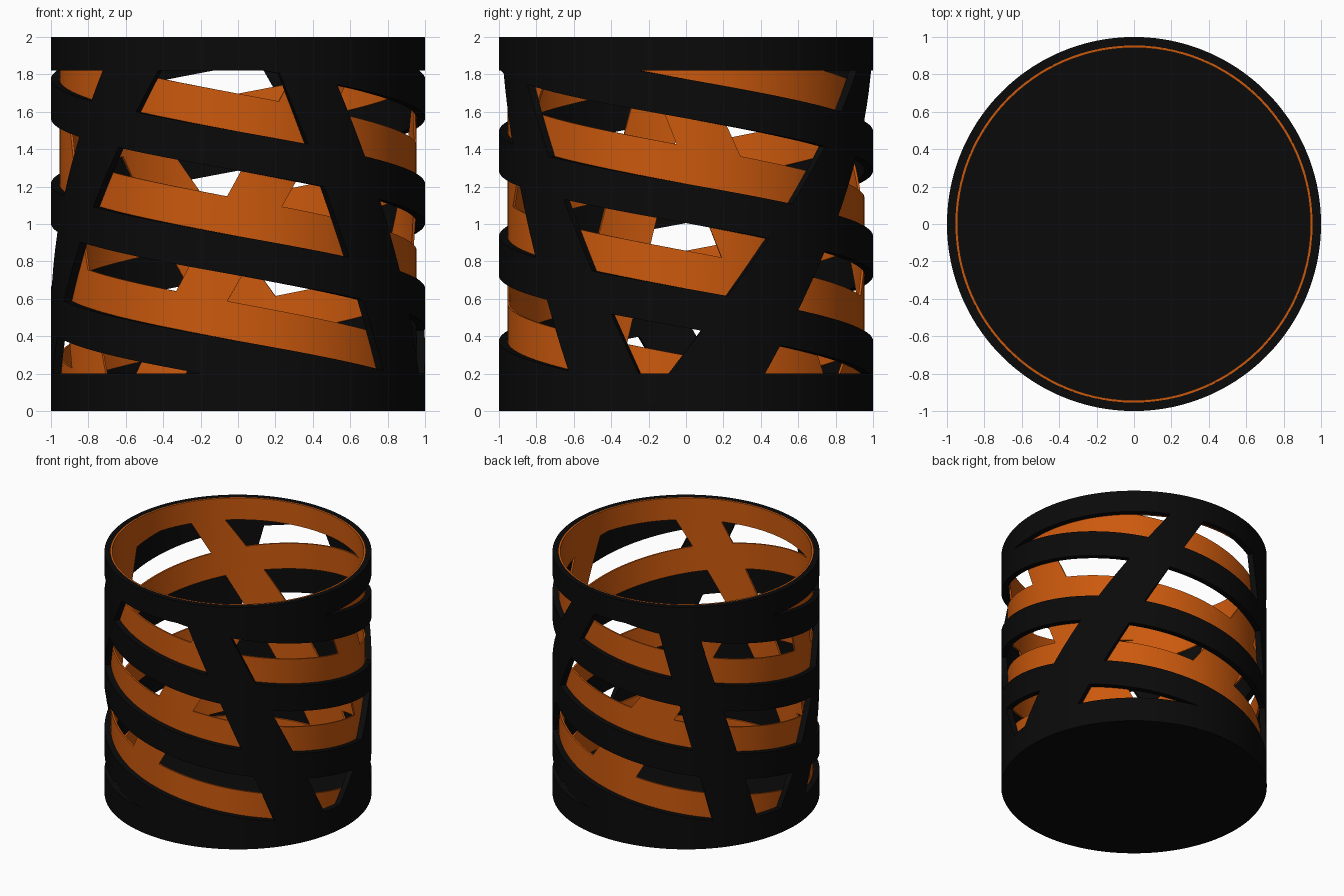
import bpy, bmesh
from math import sin, cos, radians

if "Cube" in bpy.data.objects:
    bpy.data.objects.remove(bpy.data.objects["Cube"])

PITCH = 0.56 / 180          # band descent per degree (two-start spiral)
BAND_HALF = 0.105
RIM_LOW, BASE_TOP = 1.82, 0.2

# Steep struts: (left angle at z=1.8, deg per unit drop, right angle, deg per unit drop)
STRUTS = [(13, 24, 30.5, 28), (203, 15, 220, 17),
          (313, -33, 334, -35), (155, -44, 171, -35)]
# Spiral bands: centre height at the start angle (angle 0 = front, 90 = right)
BANDS = [1.39 + 0.56 * i for i in range(-3, 4)]


def material(name, col):
    m = bpy.data.materials.new(name)
    m.diffuse_color = col
    m.use_nodes = True
    m.node_tree.nodes["Principled BSDF"].inputs["Base Color"].default_value = m.diffuse_color
    return m


def is_solid(a, z):
    if z > RIM_LOW or z < BASE_TOP:
        return True
    if any(abs(z - (c - PITCH * a)) < BAND_HALF for c in BANDS):
        return True
    d = 1.8 - z
    return any(l + kl * d < a + s < r + kr * d
               for l, kl, r, kr in STRUTS for s in (-360, 0, 360))


def cut(bm, point, direction):
    """Split the flat sheet along a line in (angle, height) space."""
    n = (-direction[1], direction[0], 0)
    bmesh.ops.bisect_plane(bm, geom=bm.verts[:] + bm.edges[:] + bm.faces[:],
                           dist=1e-5, plane_co=(point[0], point[1], 0), plane_no=n)


def cage(name, radius, thickness, z0, turn, mat):
    # Unrolled sheet, x = angle / 100, y = height
    bm = bmesh.new()
    n = 120
    low = [bm.verts.new((3.6 * i / n, z0, 0)) for i in range(n + 1)]
    top = [bm.verts.new((3.6 * i / n, 2, 0)) for i in range(n + 1)]
    for i in range(n):
        bm.faces.new((low[i], low[i + 1], top[i + 1], top[i]))
    for z in (RIM_LOW, BASE_TOP):
        cut(bm, (0, z), (1, 0))
    for c in BANDS:
        for h in (-BAND_HALF, BAND_HALF):
            cut(bm, (0, c + h), (1, -PITCH * 100))
    for l, kl, r, kr in STRUTS:
        for s in (-360, 0, 360):
            cut(bm, ((l - s) / 100, 1.8), (kl / 100, -1))
            cut(bm, ((r - s) / 100, 1.8), (kr / 100, -1))
    # Open the windows, then roll the sheet up
    holes = []
    for f in bm.faces:
        c = f.calc_center_median()
        if not is_solid(c.x * 100, c.y):
            holes.append(f)
    bmesh.ops.delete(bm, geom=holes, context='FACES')
    for v in bm.verts:
        a = radians(v.co.x * 100 + turn)
        v.co = (radius * sin(a), -radius * cos(a), v.co.y)
    bmesh.ops.remove_doubles(bm, verts=bm.verts[:], dist=1e-4)
    me = bpy.data.meshes.new(name)
    bm.to_mesh(me)
    bm.free()
    ob = bpy.data.objects.new(name, me)
    bpy.context.collection.objects.link(ob)
    me.materials.append(mat)
    mod = ob.modifiers.new("wall", 'SOLIDIFY')
    mod.thickness = thickness
    mod.offset = -1
    finish(ob, True)
    return ob


def finish(ob, apply=False):
    bpy.ops.object.select_all(action='DESELECT')
    ob.select_set(True)
    bpy.context.view_layer.objects.active = ob
    if apply:
        bpy.ops.object.modifier_apply(modifier="wall")
    bpy.ops.object.shade_smooth_by_angle(angle=radians(30))


black = material("black", (0.003, 0.003, 0.003, 1))
orange = material("orange", (0.6, 0.1, 0.004, 1))

# Outer cage, and the same pattern turned inside it as a thin coloured lining
cage("outer_cage", 1.0, 0.045, 0.0, 0, black)
cage("inner_lining", 0.955, 0.013, 0.04, 65, orange)

# Closed floor
bpy.ops.mesh.primitive_cylinder_add(vertices=120, radius=0.96, depth=0.05,
                                    location=(0, 0, 0.025))
floor = bpy.context.object
floor.name = "floor"
floor.data.materials.append(black)
finish(floor)
